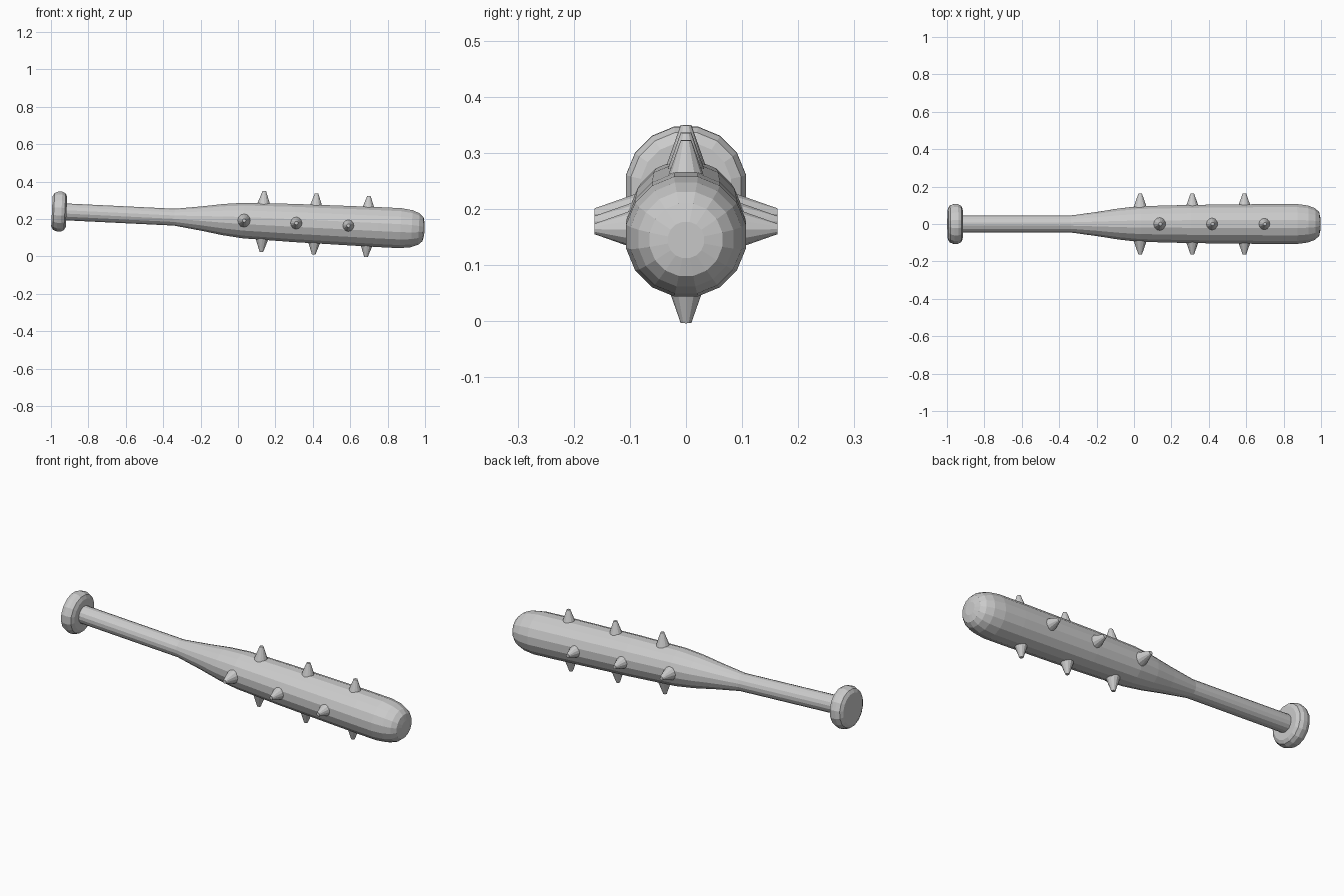
import bpy, bmesh, math
from mathutils import Matrix, Vector

if "Cube" in bpy.data.objects:
    bpy.data.objects.remove(bpy.data.objects["Cube"])

# Shared tilt of the whole club: axis drops toward +x
TILT = Matrix.Translation((0, 0, 0.193)) @ Matrix.Rotation(math.atan(0.0486), 4, 'Y')


def finish(bm, name):
    bmesh.ops.recalc_face_normals(bm, faces=bm.faces)
    mesh = bpy.data.meshes.new(name)
    bm.to_mesh(mesh)
    bm.free()
    obj = bpy.data.objects.new(name, mesh)
    bpy.context.collection.objects.link(obj)
    obj.matrix_world = TILT
    return obj


def lathe_x(name, profile, sides=16):
    """Revolve (x, radius) points around the local x axis, capped at both ends."""
    bm = bmesh.new()
    rings = []
    for x, r in profile:
        angles = [2 * math.pi * (i + 0.5) / sides for i in range(sides)]
        rings.append([bm.verts.new((x, r * math.cos(a), r * math.sin(a))) for a in angles])
    for a, b in zip(rings, rings[1:]):
        for i in range(sides):
            j = (i + 1) % sides
            bm.faces.new((a[i], a[j], b[j], b[i]))
    bm.faces.new(rings[0])
    bm.faces.new(rings[-1])
    return finish(bm, name)


def spike(name, x, direction):
    """Blunt cone pointing away from the club axis."""
    bm = bmesh.new()
    d = Vector(direction)
    base, tip = 0.085, 0.163
    place = (Matrix.Translation(Vector((x, 0, 0)) + d * (base + tip) / 2)
             @ d.to_track_quat('Z', 'Y').to_matrix().to_4x4())
    bmesh.ops.create_cone(bm, cap_ends=True, segments=12, radius1=0.037,
                          radius2=0.0095, depth=tip - base, matrix=place)
    return finish(bm, name)


# Handle and barrel
lathe_x("club_body", [(-0.95, 0.046), (-0.34, 0.046), (-0.19, 0.067), (-0.08, 0.085),
                      (0.03, 0.097), (0.30, 0.104), (0.75, 0.109), (0.87, 0.109),
                      (0.93, 0.101), (0.968, 0.086), (0.99, 0.066), (0.998, 0.033)])

# Pommel at the end of the handle
lathe_x("pommel", [(-0.996, 0.082), (-0.986, 0.100), (-0.965, 0.109), (-0.945, 0.109),
                   (-0.927, 0.100), (-0.918, 0.082)])

# Spikes: upper and lower rows share positions, side rows are offset
for i in range(3):
    for name, d in (("top", (0, 0, 1)), ("bottom", (0, 0, -1))):
        spike(f"spike_{name}_{i + 1}", 0.133 + 0.28 * i, d)
    for name, d in (("front", (0, -1, 0)), ("back", (0, 1, 0))):
        spike(f"spike_{name}_{i + 1}", 0.033 + 0.279 * i, d)
